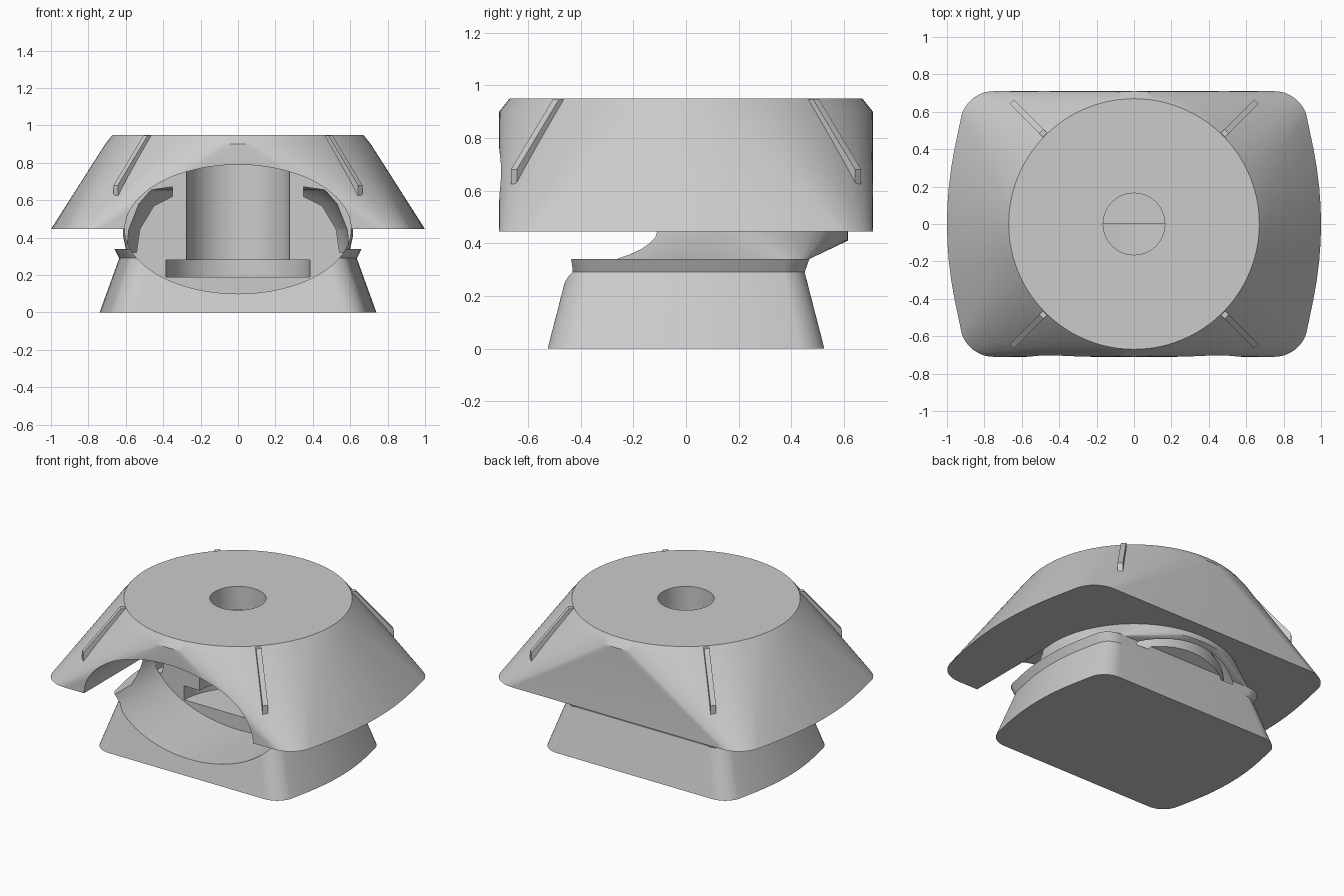
import bpy, bmesh
from math import sin, cos, pi, radians

cube = bpy.data.objects.get("Cube")
if cube:
    bpy.data.objects.remove(cube)

grey = bpy.data.materials.new("plain grey")
grey.use_nodes = True
grey.diffuse_color = (0.6, 0.6, 0.6, 1)
grey.node_tree.nodes["Principled BSDF"].inputs["Base Color"].default_value = grey.diffuse_color


def finish(bm, name):
    bmesh.ops.remove_doubles(bm, verts=bm.verts, dist=0.0001)
    bmesh.ops.recalc_face_normals(bm, faces=bm.faces)
    mesh = bpy.data.meshes.new(name)
    bm.to_mesh(mesh)
    bm.free()
    mesh.materials.append(grey)
    ob = bpy.data.objects.new(name, mesh)
    bpy.context.collection.objects.link(ob)
    return ob


def circle(radius, z, n=96):
    return [(radius * cos(2 * pi * i / n), radius * sin(2 * pi * i / n), z) for i in range(n)]


def plan(sx, sy, z):
    """Rounded rectangle with bulging short sides."""
    quarter = [(1 - 0.25 * y * y, y) for y in (0, 0.1, 0.2, 0.3, 0.4, 0.5)]
    quarter += [(0.75 + 0.18 * cos(radians(a)), 0.53 + 0.18 * sin(radians(a)))
                for a in range(18, 91, 6)]
    return [(i * x * sx, j * y * sy, z) for x, y in quarter for i in (1, -1) for j in (1, -1)]


def hull(name, points):
    bm = bmesh.new()
    for p in set(points):
        bm.verts.new(p)
    result = bmesh.ops.convex_hull(bm, input=bm.verts)
    loose = [v for v in result["geom_interior"] if isinstance(v, bmesh.types.BMVert)]
    bmesh.ops.delete(bm, geom=loose, context="VERTS")
    bmesh.ops.dissolve_limit(bm, angle_limit=0.002, verts=bm.verts, edges=bm.edges)
    return finish(bm, name)


def half_turn(name, profile, steps=48):
    """Solid made by sweeping an (r, z) profile round the back half."""
    bm = bmesh.new()
    rings = [[bm.verts.new((r * cos(pi * i / steps), r * sin(pi * i / steps) - 0.004, z))
              for r, z in profile] for i in range(steps + 1)]
    n = len(profile)
    for a, b in zip(rings, rings[1:]):
        for k in range(n):
            m = (k + 1) % n
            bm.faces.new((a[k], a[m], b[m], b[k]))
    bm.faces.new(rings[0])
    bm.faces.new(rings[-1])
    return finish(bm, name)


# Lofted body parts, stacked from the ground up
base = hull("base", plan(0.74, 0.74, 0) + plan(0.635, 0.635, 0.29))
flange = hull("flange", plan(0.635, 0.635, 0.29) + plan(0.66, 0.66, 0.34))
neck = hull("neck", plan(0.6, 0.66, 0.34) + circle(0.615, 0.41) + circle(0.615, 0.445))
roof = hull("roof", plan(1, 1, 0.445) + circle(0.71, 0.9) + circle(0.67, 0.95))

# Cutters: front opening, stepped niche, strap channel and top hole
opening = hull("opening_cutter", [(0.605 * cos(2 * pi * i / 96), y, 0.445 + 0.345 * sin(2 * pi * i / 96))
                                  for i in range(96) for y in (-1, 0)])
niche = half_turn("niche_cutter", [(0, 0.19), (0.385, 0.19), (0.385, 0.28),
                                   (0.275, 0.28), (0.275, 0.8), (0, 0.8)])
channel = half_turn("channel_cutter", [(0.35, 0.62), (0.45, 0.57), (0.525, 0.445), (0.543, 0.32),
                                       (0.595, 0.32), (0.585, 0.44), (0.53, 0.58),
                                       (0.465, 0.655), (0.35, 0.672)])
hole = hull("hole_cutter", circle(0.165, 0.75, 48) + circle(0.165, 1.05, 48))

cuts = {base: (niche, opening), flange: (niche, channel, opening),
        neck: (niche, channel, opening), roof: (niche, channel, hole, opening)}
for ob, cutters in cuts.items():
    bpy.context.view_layer.objects.active = ob
    for cutter in cutters:
        mod = ob.modifiers.new("cut", "BOOLEAN")
        mod.operation = "DIFFERENCE"
        mod.solver = "EXACT"
        mod.object = cutter
        bpy.ops.object.modifier_apply(modifier=mod.name)
for cutter in (opening, niche, channel, hole):
    bpy.data.objects.remove(cutter)

# Four diagonal ribs on the roof corners
rib_profile = [(0.64, 0.945), (0.7, 0.945), (0.925, 0.68), (0.925, 0.625), (0.85, 0.625)]
ribs = []
for sx, place in ((1, "left"), (-1, "right")):
    for sy, end in ((1, "back"), (-1, "front")):
        c = 0.7071
        ribs.append(hull(f"{end}_{place}_rib",
                         [(sx * c * (r + t), sy * c * (r - t), z)
                          for r, z in rib_profile for t in (-0.016, 0.016)]))

# Smooth shading with crisp edges
bpy.ops.object.select_all(action="DESELECT")
for ob in (base, flange, neck, roof):
    ob.select_set(True)
bpy.context.view_layer.objects.active = roof
bpy.ops.object.shade_smooth_by_angle(angle=radians(25))
